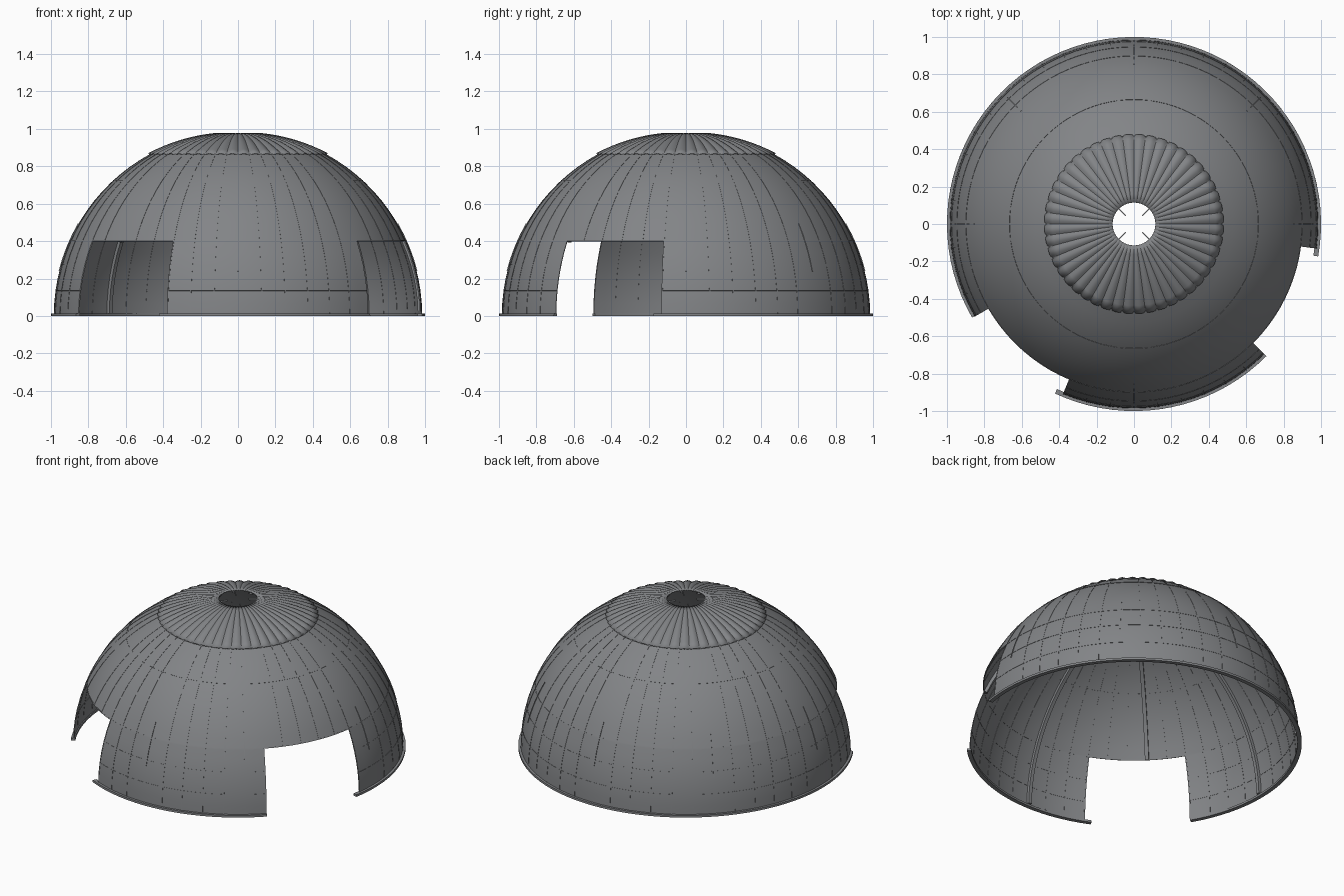
import bpy, bmesh, math

if "Cube" in bpy.data.objects:
    bpy.data.objects.remove(bpy.data.objects["Cube"])

# Radii and elevation angles (degrees) shared by all parts
R_IN, R_OUT = 0.981, 0.985
E_DOOR, E_MID, E_CAP, E_TOP = 24.0, 47.4, 61.3, 83.3
STEP = 7.5
WALLS = [(-7.5, 210.0), (247.5, 315.0)]      # wall spans between the two openings

grey = bpy.data.materials.new("dome_grey")
grey.diffuse_color = (0.225, 0.232, 0.242, 1)
grey.use_nodes = True
grey.node_tree.nodes["Principled BSDF"].inputs["Base Color"].default_value = grey.diffuse_color


def polar(a, e, r):
    a, e = math.radians(a), math.radians(e)
    return (r * math.cos(e) * math.cos(a), r * math.cos(e) * math.sin(a), r * math.sin(e))


def solid(bm, a0, a1, e0, e1, r0, r1, half_width=None):
    """Curved slab between two azimuths, elevations and radii.
    With half_width it is a strip of constant width centred on a0."""
    full = half_width is None and a1 - a0 >= 360
    na = 1 if half_width else max(1, round((a1 - a0) / 3.75))
    ne = max(1, math.ceil((e1 - e0) / 4))
    cols = na if full else na + 1
    layers = []
    for r in (r0, r1):
        grid = []
        for i in range(cols):
            col = []
            for j in range(ne + 1):
                e = e0 + (e1 - e0) * j / ne
                if half_width:
                    off = math.degrees(half_width / math.cos(math.radians(e)))
                    a = a0 + off * (2 * i - 1)
                else:
                    a = a0 + (a1 - a0) * i / na
                col.append(bm.verts.new(polar(a, e, r)))
            grid.append(col)
        layers.append(grid)
    n, o = layers
    for i in range(na):
        k = (i + 1) % cols
        for j in range(ne):
            bm.faces.new((o[i][j], o[k][j], o[k][j + 1], o[i][j + 1]))
            bm.faces.new((n[i][j], n[i][j + 1], n[k][j + 1], n[k][j]))
        bm.faces.new((n[i][0], n[k][0], o[k][0], o[i][0]))
        bm.faces.new((o[i][ne], o[k][ne], n[k][ne], n[i][ne]))
    if not full:
        for j in range(ne):
            bm.faces.new((n[0][j], o[0][j], o[0][j + 1], n[0][j + 1]))
            bm.faces.new((o[-1][j], n[-1][j], n[-1][j + 1], o[-1][j + 1]))


def finish(name, bm):
    bmesh.ops.recalc_face_normals(bm, faces=bm.faces)
    me = bpy.data.meshes.new(name)
    bm.to_mesh(me)
    bm.free()
    me.materials.append(grey)
    me.shade_smooth()
    me.set_sharp_from_angle(angle=math.radians(30))
    ob = bpy.data.objects.new(name, me)
    bpy.context.scene.collection.objects.link(ob)
    return ob


def in_wall(a):
    return any(lo - 0.1 <= (a + s) <= hi + 0.1 for lo, hi in WALLS for s in (0, -360))


# Upper shell, and the lower walls with two tall openings
bm = bmesh.new()
solid(bm, 0, 360, E_DOOR, E_CAP, R_IN, R_OUT)
finish("upper_shell", bm)
bm = bmesh.new()
for lo, hi in WALLS:
    solid(bm, lo, hi, 0, E_DOOR, R_IN, R_OUT)
finish("lower_walls", bm)

# Base rail, overrunning each wall slightly at one end
bm = bmesh.new()
for lo, hi in WALLS:
    solid(bm, lo - 2.5, hi, 0, 0.8, 0.974, 1.0)
finish("base_rail", bm)

# Vertical panel seams, left out where the main ribs run
bm = bmesh.new()
for i in range(48):
    a = i * STEP
    if i % 6:
        solid(bm, a, a, 0.8 if in_wall(a) else E_DOOR, E_CAP, 0.9795, 0.9865, 0.003)
finish("vertical_seams", bm)

# Horizontal panel seams
bm = bmesh.new()
for e in (8, 16):
    for lo, hi in WALLS:
        solid(bm, lo, hi, e - 0.15, e + 0.15, 0.9795, 0.9865)
for e in (E_DOOR + 0.15, E_MID, E_CAP):
    solid(bm, 0, 360, e - 0.15, e + 0.15, 0.9795, 0.9865)
finish("ring_seams", bm)

# Inner ribs with thin webs
ribs, webs = bmesh.new(), bmesh.new()
for a in range(0, 360, 45):
    whole = in_wall(a) and a != 315
    solid(ribs, a, a, 0.8 if whole else E_DOOR, E_TOP - 1, 0.962, 0.9805, 0.012)
    if a % 90:
        solid(webs, a, a, E_TOP - 1.5, 86.2, 0.964, 0.975, 0.002)
    if whole:
        solid(webs, a, a, 14, 30, 0.984, 0.9885, 0.0025)
finish("inner_ribs", ribs)
finish("rib_webs", webs)

# Fluted cap with a round vent in the middle
bm = bmesh.new()
N, M = 48 * 6, 8
rows = []
for j in range(M + 1):
    e = E_CAP - 0.2 + (E_TOP - E_CAP + 0.2) * j / M
    depth = 0.011 * math.cos(math.radians(e)) / math.cos(math.radians(E_CAP))
    rows.append([bm.verts.new(polar(360 * i / N, e, 0.983 + depth * abs(math.sin(math.pi * i / 6))))
                 for i in range(N)])
for j in range(M):
    for i in range(N):
        k = (i + 1) % N
        bm.faces.new((rows[j][i], rows[j][k], rows[j + 1][k], rows[j + 1][i]))
cap = finish("fluted_cap", bm)
thick = cap.modifiers.new("thickness", 'SOLIDIFY')
thick.thickness = 0.005
thick.offset = -1
